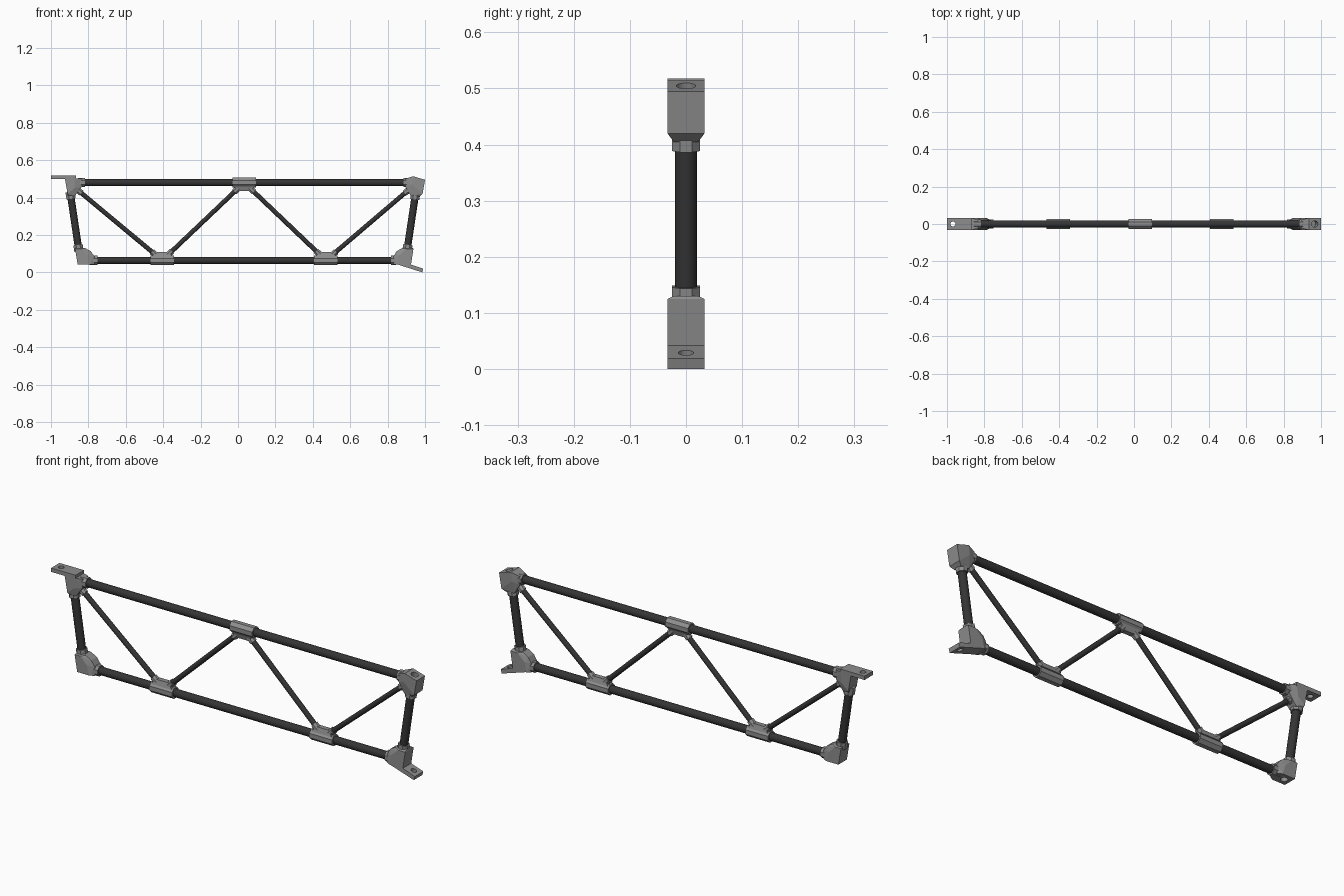
import bpy, bmesh, math
from mathutils import Vector, Matrix

if "Cube" in bpy.data.objects:
    bpy.data.objects.remove(bpy.data.objects["Cube"])

carbon = bpy.data.materials.new("dark_tube")
carbon.diffuse_color = (0.035, 0.035, 0.035, 1)
carbon.use_nodes = True
carbon.node_tree.nodes["Principled BSDF"].inputs["Base Color"].default_value = carbon.diffuse_color
metal = bpy.data.materials.new("grey_metal")
metal.diffuse_color = (0.27, 0.27, 0.27, 1)
metal.use_nodes = True
metal.node_tree.nodes["Principled BSDF"].inputs["Base Color"].default_value = metal.diffuse_color


def finish(bm, name, mat):
    bmesh.ops.recalc_face_normals(bm, faces=bm.faces)
    me = bpy.data.meshes.new(name)
    bm.to_mesh(me)
    bm.free()
    me.materials.append(mat)
    ob = bpy.data.objects.new(name, me)
    bpy.context.collection.objects.link(ob)
    return ob


def rod(name, a, b, r, sides=24, mat=carbon, trim=(0, 0)):
    """Prism between two (x, z) points; trim shortens both ends."""
    a, b = Vector((a[0], 0, a[1])), Vector((b[0], 0, b[1]))
    d = (b - a).normalized()
    a, b = a + d * trim[0], b - d * trim[1]
    side = Vector((0, 1, 0))
    m = Matrix((side, d.cross(side), d)).transposed().to_4x4()
    m.translation = (a + b) / 2
    bm = bmesh.new()
    bmesh.ops.create_cone(bm, cap_ends=True, segments=sides, radius1=r, radius2=r,
                          depth=(b - a).length,
                          matrix=m @ Matrix.Rotation(math.pi / sides, 4, 'Z'))
    for f in bm.faces:
        f.smooth = sides > 8 and len(f.verts) == 4
    return finish(bm, name, mat)


def sleeve(name, joint, toward, apothem, start, end):
    """Octagonal socket leaving a joint toward another joint."""
    a = Vector(joint)
    d = (Vector(toward) - a).normalized()
    rod(name, a + d * start, a + d * end, apothem / math.cos(math.pi / 8), 8, metal)


def hull(name, *layers):
    """Convex block from (half width, [(x, z), ...]) layers."""
    bm = bmesh.new()
    for w, pts in layers:
        for x, z in pts:
            for y in (-w, w):
                bm.verts.new((x, y, z))
    res = bmesh.ops.convex_hull(bm, input=bm.verts)
    junk = [v for v in res["geom_interior"] if isinstance(v, bmesh.types.BMVert)]
    bmesh.ops.delete(bm, geom=junk, context='VERTS')
    bmesh.ops.dissolve_limit(bm, angle_limit=0.02, verts=bm.verts, edges=bm.edges)
    return finish(bm, name, metal)


def drill(ob, a, b, r):
    cutter = rod("hole_cutter", a, b, r, 24, metal)
    cutter.hide_render = True
    mod = ob.modifiers.new("hole", 'BOOLEAN')
    mod.operation, mod.object, mod.solver = 'DIFFERENCE', cutter, 'EXACT'
    bpy.context.view_layer.objects.active = ob
    bpy.ops.object.modifier_apply(modifier=mod.name)
    bpy.data.objects.remove(cutter)


# Joint centres in the x-z plane
TL, TR = (-0.905, 0.48), (0.958, 0.48)
BL, BR = (-0.843, 0.064), (0.896, 0.064)
N1, NT, N2 = (-0.405, 0.064), (0.033, 0.48), (0.47, 0.064)

# Tubes: chords, end posts and zigzag diagonals
T = (0.06, 0.06)
rod("top_chord", TL, TR, 0.0195, trim=T)
rod("bottom_chord", BL, BR, 0.0195, trim=T)
rod("left_post", TL, BL, 0.0195, trim=T)
rod("right_post", TR, BR, 0.0195, trim=T)
zigzag = [TL, N1, NT, N2, TR]
for i in range(4):
    rod(f"diagonal_{i + 1}", zigzag[i], zigzag[i + 1], 0.0125, 20, trim=(0.055, 0.04))

# Mid-span clamps with two diagonal sockets and a web
for i, up in ((1, 1), (2, -1), (3, 1)):
    x, z = zigzag[i]
    rod(f"chord_clamp_{i}", (x - 0.0625, z), (x + 0.0625, z),
        0.026 / math.cos(math.pi / 8), 8, metal)
    for s, k in (("left", i - 1), ("right", i + 1)):
        sleeve(f"clamp_socket_{s}_{i}", zigzag[i], zigzag[k], 0.0165, 0.02, 0.072)
    hull(f"clamp_web_{i}",
         (0.02, [(x - 0.055, z + up * 0.02), (x + 0.055, z + up * 0.02)]),
         (0.012, [(x - 0.035, z + up * 0.046), (x + 0.035, z + up * 0.046)]))

# Corner sockets
for n, j, chord_to, post_to, lc, lp in (
        ("top_left", TL, TR, BL, 0.087, 0.088), ("top_right", TR, TL, BR, 0.074, 0.091),
        ("bottom_left", BL, BR, TL, 0.092, 0.084), ("bottom_right", BR, BL, TR, 0.078, 0.084)):
    sleeve(n + "_chord_socket", j, chord_to, 0.025, 0.05, lc)
    sleeve(n + "_post_socket", j, post_to, 0.025, 0.05, lp)
sleeve("top_left_diagonal_socket", TL, N1, 0.0165, 0.05, 0.088)
sleeve("top_right_diagonal_socket", TR, N2, 0.0165, 0.05, 0.088)

# Corner blocks: wide outer face narrowing toward the sockets
hull("top_left_block",
     (0.033, [(-0.926, 0.503), (-0.868, 0.503), (-0.911, 0.42), (-0.875, 0.45)]),
     (0.022, [(-0.835, 0.502), (-0.835, 0.458), (-0.86, 0.424), (-0.908, 0.408), (-0.873, 0.408)]))
block = hull("top_right_block",
             (0.033, [(0.936, 0.514), (1.0, 0.495), (0.987, 0.42), (0.93, 0.47)]),
             (0.022, [(0.895, 0.5), (0.895, 0.458), (0.915, 0.424), (0.925, 0.408), (0.97, 0.405)]))
drill(block, (0.955, 0.465), (0.98, 0.55), 0.0175)
block = hull("bottom_left_block",
             (0.033, [(-0.871, 0.125), (-0.857, 0.042), (-0.79, 0.042), (-0.84, 0.125), (-0.805, 0.09)]),
             (0.022, [(-0.768, 0.042), (-0.768, 0.086), (-0.787, 0.113), (-0.818, 0.13), (-0.868, 0.13)]))
drill(block, (-0.825, 0.0), (-0.825, 0.075), 0.016)
hull("bottom_right_block",
     (0.033, [(0.938, 0.125), (0.925, 0.042), (0.85, 0.042), (0.90, 0.125), (0.86, 0.09)]),
     (0.022, [(0.832, 0.042), (0.832, 0.086), (0.848, 0.113), (0.878, 0.13), (0.936, 0.13)]))

# Mounting tabs with bolt holes
tab = hull("top_left_tab", (0.033, [(-1, 0.518), (-0.866, 0.518), (-0.866, 0.499), (-1, 0.499)]))
drill(tab, (-0.968, 0.45), (-0.968, 0.56), 0.0135)
tab = hull("bottom_right_tab", (0.033, [(0.86, 0.058), (0.925, 0.042), (0.991, 0.019),
                                        (0.985, 0.0), (0.85, 0.043)]))
drill(tab, (0.945, -0.03), (0.971, 0.06), 0.0135)
